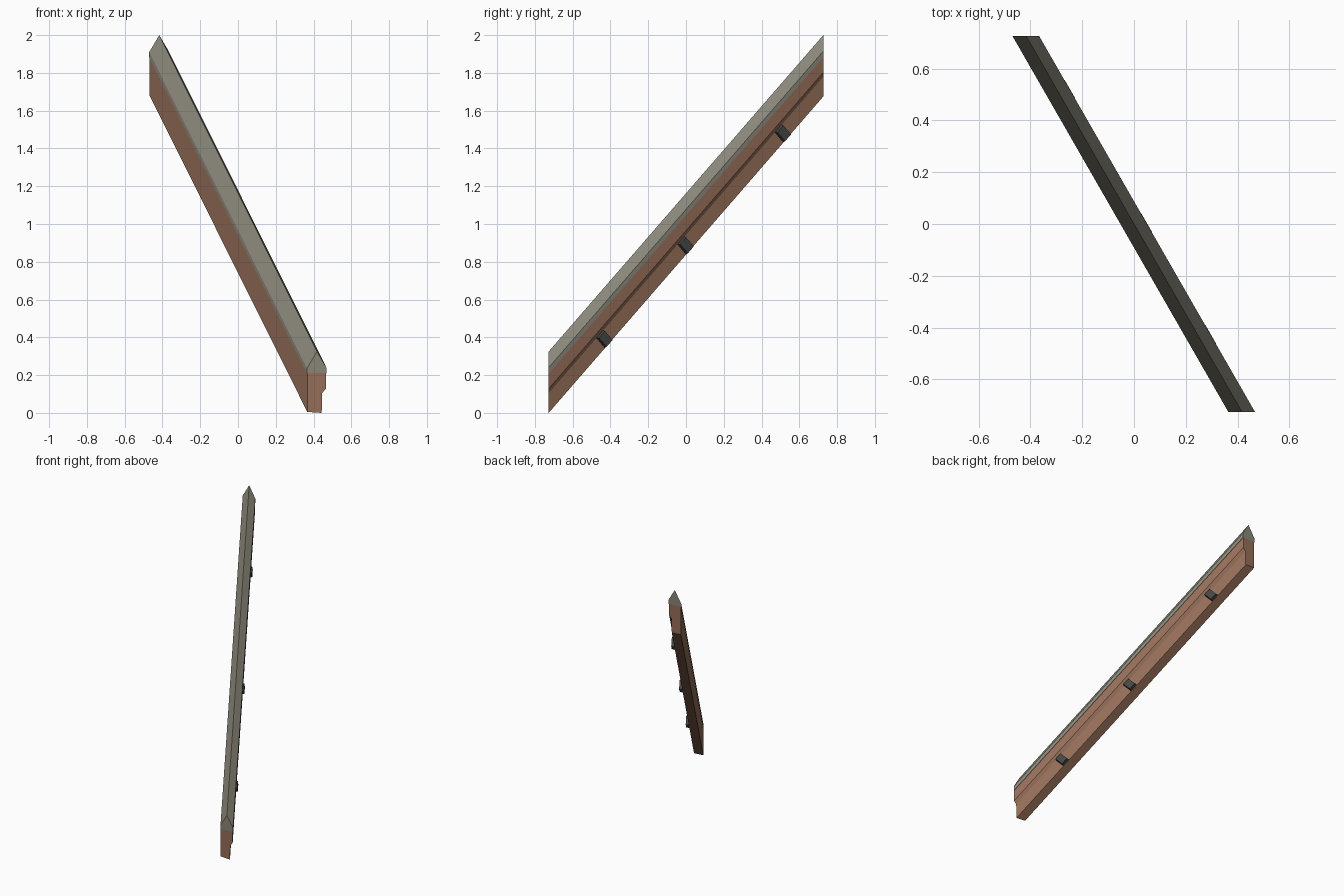
import bpy
from mathutils import Vector

if "Cube" in bpy.data.objects:
    bpy.data.objects.remove(bpy.data.objects["Cube"])

START = Vector((0, -0.727, 0))
RUN = Vector((-0.835, 1.454, 1.675))   # direction and length of the sloping rail


def material(name, rgb):
    m = bpy.data.materials.new(name)
    m.diffuse_color = (*rgb, 1)
    m.use_nodes = True
    m.node_tree.nodes["Principled BSDF"].inputs["Base Color"].default_value = m.diffuse_color
    return m


def make(name, verts, faces, mat):
    me = bpy.data.meshes.new(name)
    me.from_pydata(verts, [], faces)
    me.materials.append(mat)
    ob = bpy.data.objects.new(name, me)
    bpy.context.collection.objects.link(ob)
    return ob


def prism(name, near, far, mat):
    """Join two matching outlines into a closed solid."""
    n = len(near)
    faces = [tuple(range(n)), tuple(reversed(range(n, 2 * n)))]
    faces += [(i, i + n, (i + 1) % n + n, (i + 1) % n) for i in range(n)]
    return make(name, near + far, faces, mat)


def rail(name, profile, mat):
    """Sweep an x/z profile along the slope, ends cut square to y."""
    near = [START + Vector((x, 0, z)) for x, z in profile]
    return prism(name, near, [p + RUN for p in near], mat)


wood = material("brown_wood", (0.30, 0.155, 0.098))
stone = material("grey_capping", (0.25, 0.24, 0.19))
iron = material("dark_iron", (0.06, 0.065, 0.058))

# Timber board with a chamfered step along its right side
rail("board", [(0.367, 0.005), (0.443, 0.0), (0.446, 0.105), (0.465, 0.128),
               (0.465, 0.212), (0.367, 0.212)], wood)

# Peaked capping with a small vertical lip
rail("capping", [(0.365, 0.208), (0.468, 0.208), (0.468, 0.24),
                 (0.418, 0.325), (0.365, 0.235)], stone)

# Tapered blocks on the lower strip of the right side
along = RUN.normalized()
out = Vector((RUN.y, -RUN.x, 0)).normalized()
across = out.cross(along)
for i, y in enumerate((-0.435, -0.005, 0.51)):
    t = (y - START.y) / RUN.y
    centre = START + RUN * t + Vector((0.445, 0, 0.055))

    def ring(depth, size):
        return [centre + out * depth + along * (a * 0.03 * size) + across * (b * 0.039 * size)
                for a, b in ((-1, -1), (-1, 1), (1, 1), (1, -1))]
    prism(f"block_{i + 1}", ring(-0.01, 1.0), ring(0.021, 0.85), iron)
